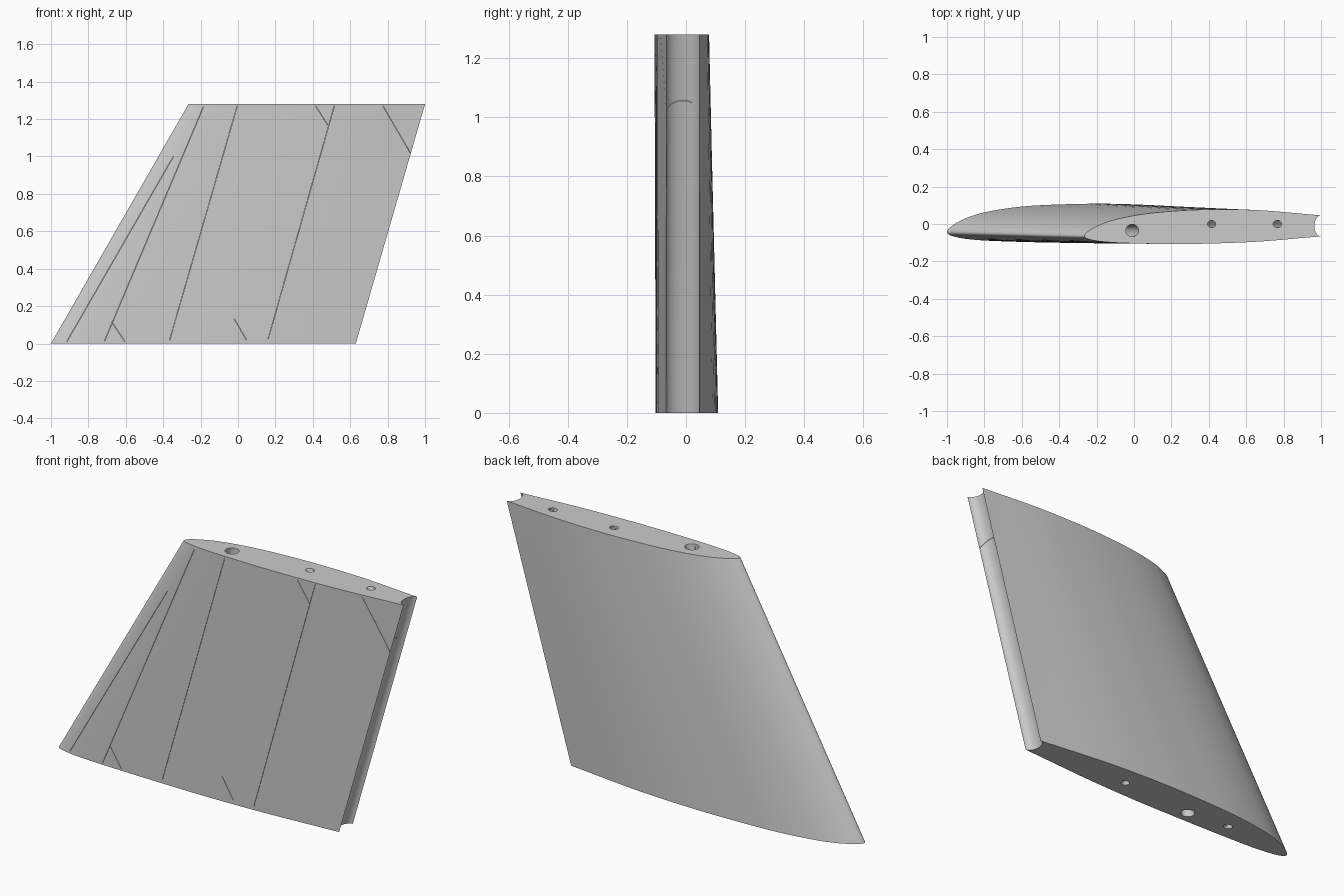
import bpy, bmesh, math
from mathutils import Vector

if "Cube" in bpy.data.objects:
    bpy.data.objects.remove(bpy.data.objects["Cube"])

HEIGHT = 1.28
SPANS = 8

grey = bpy.data.materials.new("light_grey")
grey.diffuse_color = (0.6, 0.6, 0.6, 1)
grey.use_nodes = True
grey.node_tree.nodes["Principled BSDF"].inputs["Base Color"].default_value = grey.diffuse_color

# Aerofoil heights at fractions of the chord, for the root and the tip
CHORD = [0, .01, .03, .06, .12, .25, .4, .55, .75, 1]
ROOT_UP = [-.043, -.018, .005, .03, .061, .094, .106, .108, .092, .045]
ROOT_LOW = [-.043, -.06, -.07, -.079, -.088, -.096, -.101, -.103, -.094, -.068]
TIP_UP = [-.065, -.045, -.027, -.008, .02, .053, .071, .078, .073, .046]
TIP_LOW = [-.065, -.078, -.085, -.092, -.099, -.105, -.107, -.104, -.093, -.066]


def smooth_curve(ks, vs, s):
    """Cubic through the points (ks, vs), evaluated at s."""
    def slope(i):
        a, b = max(i - 1, 0), min(i + 1, len(ks) - 1)
        return (vs[b] - vs[a]) / (ks[b] - ks[a])
    i = max(j for j in range(len(ks) - 1) if ks[j] <= s + 1e-9)
    h = ks[i + 1] - ks[i]
    t = (s - ks[i]) / h
    return ((2*t**3 - 3*t*t + 1) * vs[i] + (t**3 - 2*t*t + t) * h * slope(i)
            + (3*t*t - 2*t**3) * vs[i + 1] + (t**3 - t*t) * h * slope(i + 1))


def section(x0, x1, z, up, low):
    """Closed outline: upper edge, nose, lower edge, hollow trailing edge."""
    ks = [-math.sqrt(c) for c in reversed(CHORD)] + [math.sqrt(c) for c in CHORD[1:]]
    vs = list(reversed(up)) + low[1:]
    n = 64
    pts = []
    for i in range(n + 1):
        s = -1 + 2 * i / n
        pts.append(Vector((x0 + (x1 - x0) * s * s, smooth_curve(ks, vs, s), z)))
    for i in range(1, 14):
        f = i / 14
        y = low[-1] + (up[-1] - low[-1]) * (1 - math.cos(math.pi * f)) / 2
        pts.append(Vector((x1 - 0.036 * math.sin(math.pi * f), y, z)))
    return pts


def make_object(name, bm):
    bmesh.ops.recalc_face_normals(bm, faces=bm.faces)
    mesh = bpy.data.meshes.new(name)
    bm.to_mesh(mesh)
    bm.free()
    mesh.materials.append(grey)
    ob = bpy.data.objects.new(name, mesh)
    bpy.context.collection.objects.link(ob)
    return ob


# Tapered, swept wing panel
root = section(-1.0, 0.63, 0, ROOT_UP, ROOT_LOW)
tip = section(-0.265, 1.0, HEIGHT, TIP_UP, TIP_LOW)
bm = bmesh.new()
rings = [[bm.verts.new(a.lerp(b, k / SPANS)) for a, b in zip(root, tip)]
         for k in range(SPANS + 1)]
for lo, hi in zip(rings, rings[1:]):
    for i in range(len(lo)):
        j = (i + 1) % len(lo)
        bm.faces.new((lo[i], lo[j], hi[j], hi[i]))
bm.faces.new(rings[0])
bm.faces.new(rings[-1])
wing = make_object("wing_panel", bm)


def bore(a, b, radius):
    """Round cutter from a to b."""
    a, b = Vector(a), Vector(b)
    bm = bmesh.new()
    bmesh.ops.create_cone(bm, cap_ends=True, segments=32, radius1=radius,
                          radius2=radius, depth=(b - a).length)
    bm.transform((b - a).to_track_quat('Z', 'Y').to_matrix().to_4x4())
    bmesh.ops.translate(bm, vec=(a + b) / 2, verts=bm.verts)
    return make_object("bore_cutter", bm)


def slit(xa, za, xb, zb, depth):
    """Hairline cutter entering the front skin along a line."""
    d = Vector((xb - xa, 0, zb - za))
    side = Vector((-d.z, 0, d.x)).normalized() * 0.0008
    a, b = Vector((xa, -0.2, za)), Vector((xb, -0.2, zb))
    bm = bmesh.new()
    face = bm.faces.new([bm.verts.new(p) for p in (a - side, b - side, b + side, a + side)])
    ext = bmesh.ops.extrude_face_region(bm, geom=[face])["geom"]
    bmesh.ops.translate(bm, vec=(0, 0.2 + depth, 0),
                        verts=[v for v in ext if isinstance(v, bmesh.types.BMVert)])
    return make_object("slit_cutter", bm)


cutters = [
    # spar tube, full span
    bore((-0.385, -0.035, -0.052), (0.005, -0.035, 1.332), 0.033),
    # slanted pin holes in both ends
    bore((-0.57, -0.01, -0.05), (-0.68, -0.01, 0.12), 0.019),
    bore((0.08, -0.005, -0.05), (-0.02, -0.005, 0.13), 0.019),
    bore((0.385, 0, 1.33), (0.49, 0, 1.15), 0.019),
    bore((0.735, 0, 1.33), (0.84, 0, 1.16), 0.019),
    # long hairline slits
    slit(-0.915, 0.01, -0.345, 1.0, -0.035),
    slit(-0.715, 0.01, -0.185, 1.265, -0.02),
    slit(-0.365, 0.02, -0.004, 1.27, -0.035),
    slit(0.16, 0.02, 0.515, 1.27, 0.0),
    # short slits at the pin holes
    slit(-0.675, 0.115, -0.605, 0.01, -0.01),
    slit(-0.02, 0.13, 0.045, 0.02, -0.005),
    slit(0.415, 1.27, 0.485, 1.16, 0.0),
    slit(0.775, 1.27, 0.95, 0.97, 0.02),
]

bpy.context.view_layer.objects.active = wing
for cutter in cutters:
    cutter.hide_render = True
    mod = wing.modifiers.new("cut", 'BOOLEAN')
    mod.operation = 'DIFFERENCE'
    mod.solver = 'EXACT'
    mod.object = cutter
    bpy.ops.object.modifier_apply(modifier=mod.name)
    bpy.data.objects.remove(cutter)

bpy.ops.object.select_all(action='DESELECT')
wing.select_set(True)
bpy.ops.object.shade_smooth_by_angle(angle=math.radians(35))
